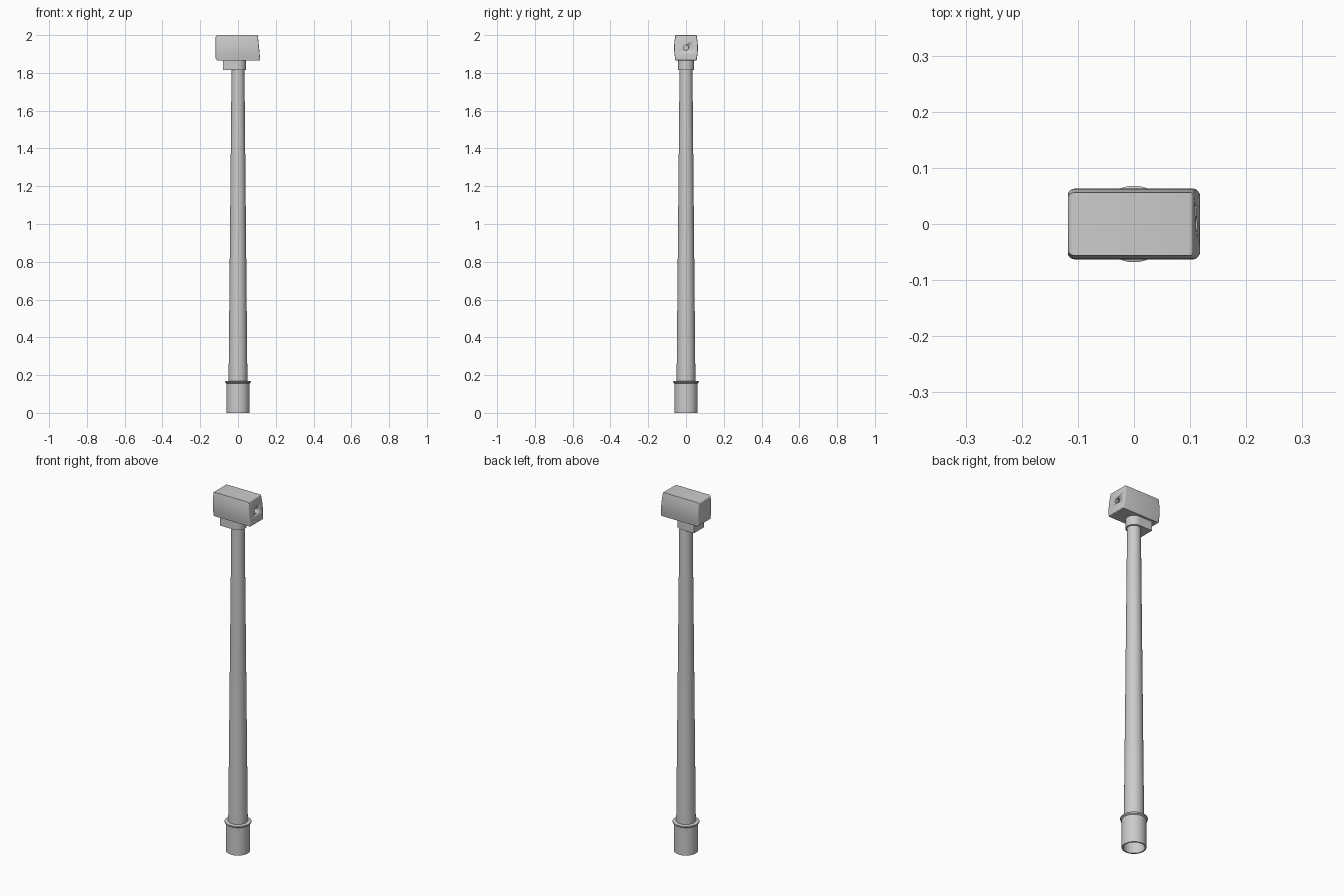
import bpy, bmesh, math
from mathutils import Matrix

old = bpy.data.objects.get("Cube")
if old:
    bpy.data.objects.remove(old, do_unlink=True)

grey = bpy.data.materials.new("plain grey")
grey.use_nodes = True
grey.diffuse_color = (0.6, 0.6, 0.6, 1)
grey.node_tree.nodes["Principled BSDF"].inputs["Base Color"].default_value = (0.6, 0.6, 0.6, 1)


def finish(name, bm, angle=35):
    bmesh.ops.recalc_face_normals(bm, faces=bm.faces)
    mesh = bpy.data.meshes.new(name)
    bm.to_mesh(mesh)
    bm.free()
    mesh.materials.append(grey)
    obj = bpy.data.objects.new(name, mesh)
    bpy.context.collection.objects.link(obj)
    bpy.ops.object.select_all(action="DESELECT")
    obj.select_set(True)
    bpy.context.view_layer.objects.active = obj
    bpy.ops.object.shade_smooth_by_angle(angle=math.radians(angle))
    return obj


def lathe(name, profile, steps=48):
    bm = bmesh.new()
    verts = [bm.verts.new((r, 0, z)) for r, z in profile]
    edges = [bm.edges.new(pair) for pair in zip(verts, verts[1:])]
    bmesh.ops.spin(bm, geom=verts + edges, cent=(0, 0, 0), axis=(0, 0, 1),
                   angle=math.tau, steps=steps)
    bmesh.ops.remove_doubles(bm, verts=bm.verts, dist=1e-5)
    return finish(name, bm)


def extrude_outline(points, offset):
    bm = bmesh.new()
    face = bm.faces.new([bm.verts.new(p) for p in points])
    new = bmesh.ops.extrude_face_region(bm, geom=[face])["geom"]
    bmesh.ops.translate(bm, vec=offset, verts=[g for g in new if isinstance(g, bmesh.types.BMVert)])
    bmesh.ops.recalc_face_normals(bm, faces=bm.faces)
    return bm


# Hollow foot sleeve with a thin flange around its mouth
lathe("foot_sleeve", [(0, 0.15), (0.054, 0.15), (0.054, 0), (0.061, 0), (0.061, 0.155),
                      (0.068, 0.16), (0.068, 0.167), (0.064, 0.169), (0.048, 0.169)])

# Tapered shaft
lathe("shaft", [(0, 0.155), (0.05, 0.155), (0.034, 1.83), (0, 1.83)])

# Neck: round around the shaft, square towards the back of the head
arc = [math.radians(-90 + 180 * i / 24) for i in range(25)]
outline = [(0.043 * math.cos(a), 0.043 * math.sin(a), 1.815) for a in arc]
outline += [(-0.08, 0.043, 1.815), (-0.08, -0.043, 1.815)]
finish("neck", extrude_outline(outline, (0, 0, 0.06)))

# Head: bulging sides, rounded back end and a sloping striking face
bottom, top = 1.866, 2.0
side = [(0.056 + 0.007 * math.sin(math.pi * i / 8), bottom + (top - bottom) * i / 8)
        for i in range(9)]
section = [(-0.118, y, z) for y, z in side] + [(-0.118, -y, z) for y, z in reversed(side)]
bm = extrude_outline(section, (0.236, 0, 0))
for v in bm.verts:
    if v.co.x > 0:
        v.co.x -= 0.013 * (v.co.z - bottom) / (top - bottom)


def bevel(test, width, segments):
    bmesh.ops.bevel(bm, geom=[e for e in bm.edges if test(e)], offset=width,
                    segments=segments, profile=0.5, affect="EDGES", clamp_overlap=True)


def at_end(sign):
    return lambda e: all(v.co.x * sign > 0.1 for v in e.verts)


bevel(at_end(-1), 0.012, 4)
bevel(at_end(1), 0.005, 3)
head = finish("head", bm, 40)

# Small socket drilled into the striking face
bm = bmesh.new()
bmesh.ops.create_cone(bm, cap_ends=True, segments=32, radius1=0.014, radius2=0.014, depth=0.06,
                      matrix=Matrix.Translation((0.12, 0, 1.934)) @ Matrix.Rotation(math.pi / 2, 4, "Y"))
cutter = finish("socket_cutter", bm)
cutter.hide_render = True
cutter.hide_viewport = True
drill = head.modifiers.new("socket", "BOOLEAN")
drill.operation = "DIFFERENCE"
drill.object = cutter
drill.solver = "EXACT"
